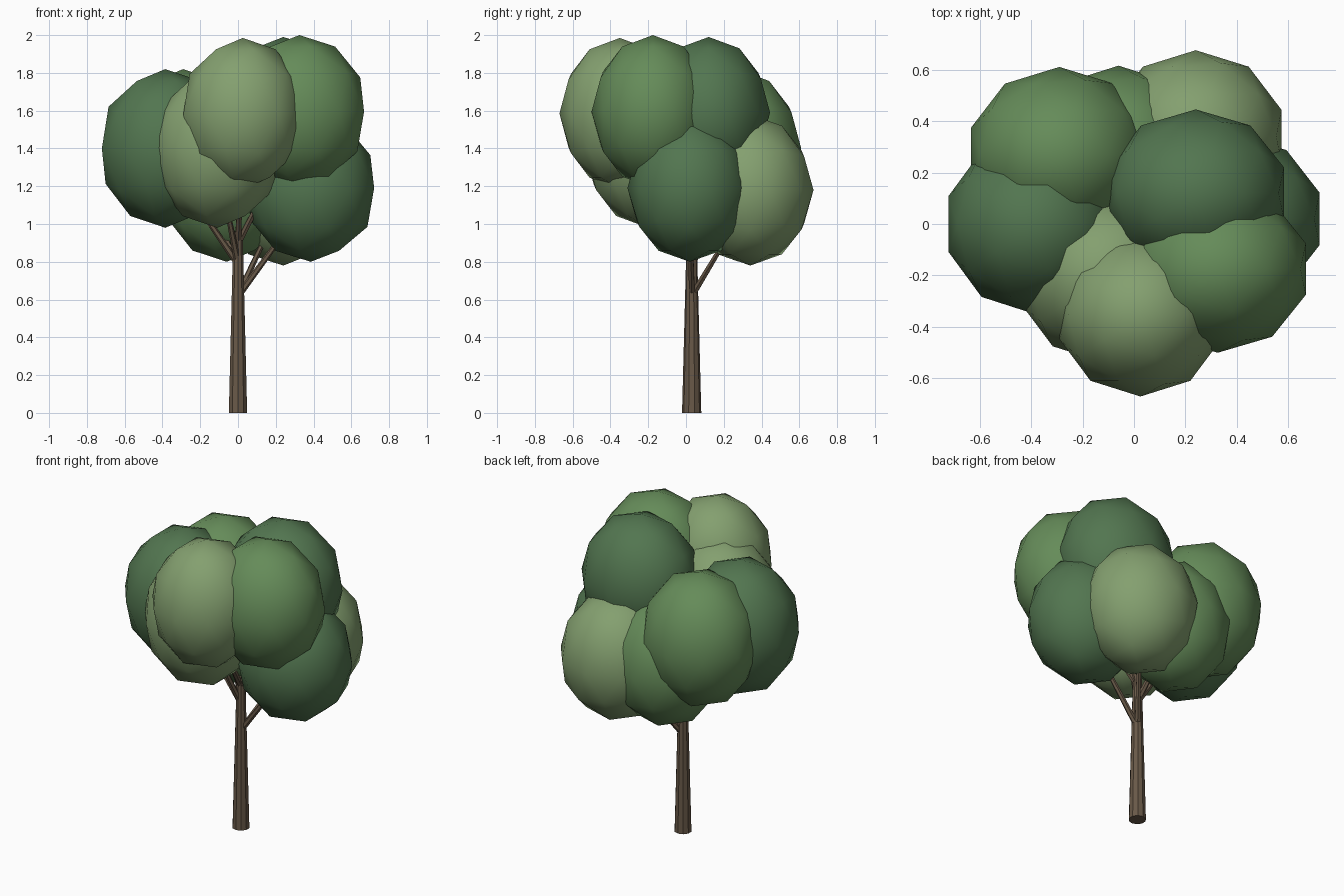
import bpy
from mathutils import Vector

if "Cube" in bpy.data.objects:
    bpy.data.objects.remove(bpy.data.objects["Cube"])


def material(name, color):
    m = bpy.data.materials.new(name)
    m.diffuse_color = (*color, 1)
    m.use_nodes = True
    m.node_tree.nodes["Principled BSDF"].inputs["Base Color"].default_value = m.diffuse_color
    return m


BARK = material("bark", (0.14, 0.10, 0.065))
LIGHT = material("leaf_light", (0.23, 0.35, 0.16))
MID = material("leaf_mid", (0.13, 0.26, 0.10))
DARK = material("leaf_dark", (0.085, 0.18, 0.08))


def limb(name, start, end, r1, r2, sides):
    a, b = Vector(start), Vector(end)
    bpy.ops.mesh.primitive_cone_add(vertices=sides, radius1=r1, radius2=r2,
                                    depth=(b - a).length, location=(a + b) / 2)
    o = bpy.context.object
    o.name = name
    o.rotation_euler = (b - a).to_track_quat('Z', 'Y').to_euler()
    o.data.materials.append(BARK)


def leaves(name, centre, radius, mat):
    bpy.ops.mesh.primitive_ico_sphere_add(subdivisions=2, radius=1, location=centre)
    o = bpy.context.object
    o.name = name
    o.scale = radius
    o.data.materials.append(mat)
    bpy.ops.object.shade_smooth()


# Trunk, tapering up into the crown
limb("trunk", (0, 0.03, 0), (0, 0.03, 0.96), 0.051, 0.026, 10)

# Leaf clumps: name, centre, radii, colour, height where the branch leaves the trunk
clumps = [
    ("front_top", (0.025, -0.35, 1.585), (0.33, 0.32, 0.40), LIGHT, 0.92),
    ("right_top", (0.325, -0.175, 1.595), (0.36, 0.325, 0.405), MID, 0.92),
    ("back_top", (0.24, 0.12, 1.59), (0.36, 0.325, 0.40), DARK, 0.92),
    ("left", (-0.385, 0.0, 1.40), (0.353, 0.35, 0.42), DARK, 0.81),
    ("front_left", (-0.11, -0.20, 1.40), (0.35, 0.34, 0.42), LIGHT, 0.81),
    ("back_left", (-0.29, 0.27, 1.40), (0.36, 0.34, 0.42), MID, 0.81),
    ("right_low", (0.385, 0.02, 1.19), (0.353, 0.33, 0.39), DARK, 0.64),
    ("back_right_low", (0.24, 0.34, 1.18), (0.35, 0.335, 0.40), LIGHT, 0.64),
    ("back_low", (-0.06, 0.28, 1.20), (0.345, 0.335, 0.40), MID, 0.81),
]
for name, c, r, mat, z in clumps:
    leaves(name + "_leaves", c, r, mat)
    # Branch running from the trunk into the clump
    limb(name + "_branch", (c[0] * 0.04, 0.03 + c[1] * 0.04, z),
         (c[0] * 0.8, 0.03 + (c[1] - 0.03) * 0.8, z + (c[2] - z) * 0.72),
         0.018, 0.011, 6)
